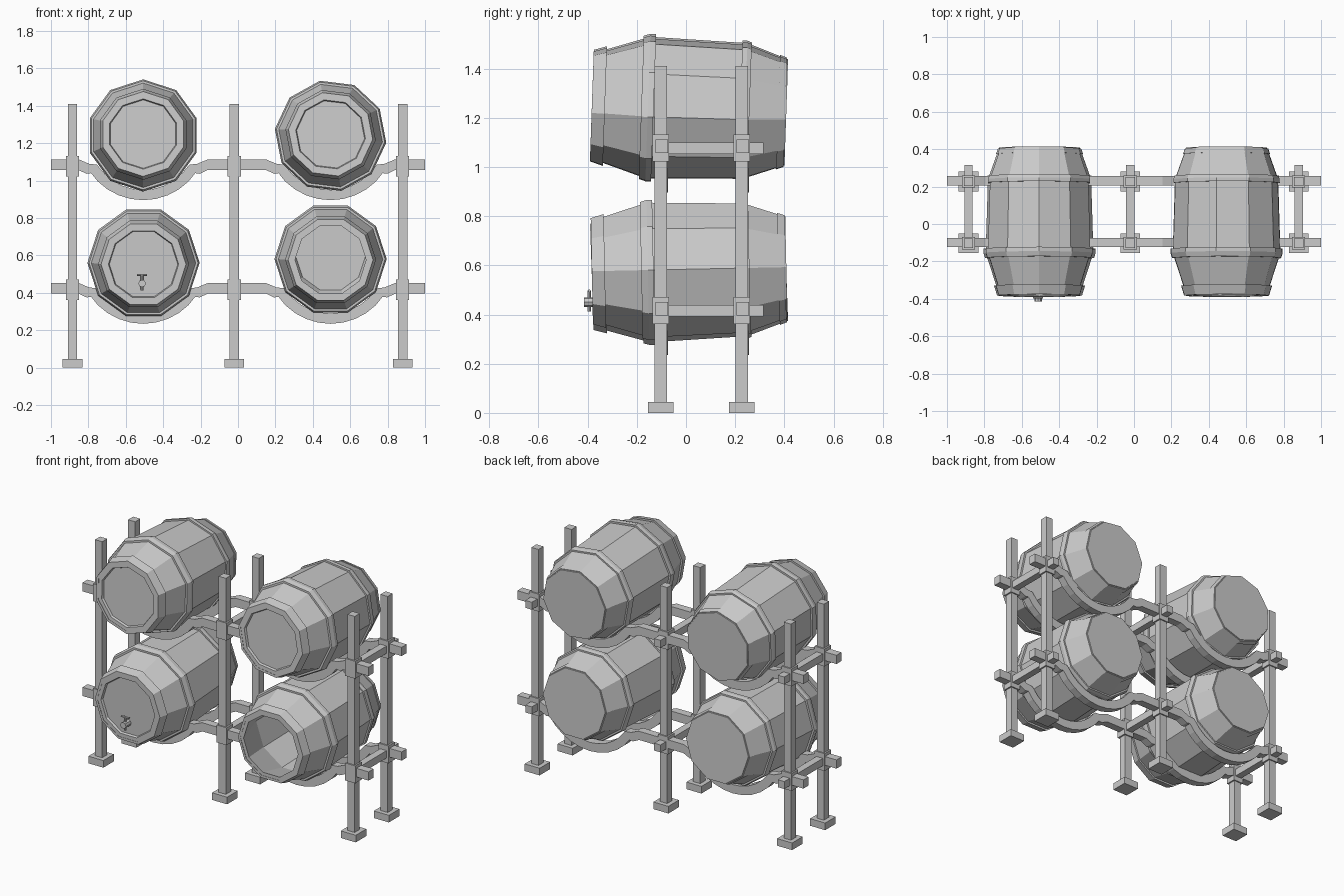
import bpy, bmesh
from math import sin, cos, pi, radians
from mathutils import Matrix, Vector

if "Cube" in bpy.data.objects:
    bpy.data.objects.remove(bpy.data.objects["Cube"])

SIDES = 10


def finish(name, bm, matrix=None):
    bmesh.ops.recalc_face_normals(bm, faces=bm.faces)
    me = bpy.data.meshes.new(name)
    bm.to_mesh(me)
    bm.free()
    ob = bpy.data.objects.new(name, me)
    bpy.context.collection.objects.link(ob)
    if matrix:
        ob.matrix_world = matrix
    return ob


def box(name, size, loc):
    bm = bmesh.new()
    bmesh.ops.create_cube(bm, size=1, matrix=Matrix.Translation(loc) @ Matrix.Diagonal((*size, 1)))
    return finish(name, bm)


def lathe(bm, profile, roll, closed):
    """Turn (y, radius) points around the y axis; cap both ends or close the loop."""
    rings = [[bm.verts.new((r * cos(roll + 2 * pi * i / SIDES), y,
                            r * sin(roll + 2 * pi * i / SIDES)))
              for i in range(SIDES)] for y, r in profile]
    pairs = list(zip(rings, rings[1:]))
    if closed:
        pairs.append((rings[-1], rings[0]))
    else:
        bm.faces.new(rings[0])
        bm.faces.new(rings[-1])
    for a, b in pairs:
        for i in range(SIDES):
            j = (i + 1) % SIDES
            bm.faces.new((a[i], a[j], b[j], b[i]))


SHELL = [(-.38, .215), (-.155, .288), (.24, .276), (.408, .216)]


def shell_radius(y):
    for (y0, r0), (y1, r1) in zip(SHELL, SHELL[1:]):
        if y0 <= y <= y1:
            return r0 + (r1 - r0) * (y - y0) / (y1 - y0)
    return SHELL[0][1] if y < 0 else SHELL[-1][1]


def barrel(name, x, z, tilt, roll, is_open):
    m = Matrix.Translation((x, 0, z)) @ Matrix.Rotation(radians(tilt), 4, 'X')
    # shell with recessed lid, or hollow inside
    inside = ([(.375, .185), (.24, .25), (-.155, .26), (-.38, .19)] if is_open
              else [(-.366, .183), (-.38, .188)])
    bm = bmesh.new()
    lathe(bm, inside + SHELL, radians(roll), False)
    finish(name, bm, m)
    # hoops following the shell
    bm = bmesh.new()
    for y0, y1, t in ((-.383, -.33, .012), (-.182, -.132, .012),
                      (.22, .258, .010), (.375, .404, .005)):
        a, b = shell_radius(y0), shell_radius(y1)
        pts = [(y0, a - .004), (y0, a + t), (y1, b + t), (y1, b - .004)]
        if y0 < -.155 < y1:
            pts[2:2] = [(-.155, .288 + t)]
        if y0 < .24 < y1:
            pts[2:2] = [(.24, .276 + t)]
        lathe(bm, pts, radians(roll), True)
    finish(name + "_hoops", bm, m)


barrel("barrel_upper_left", -.507, 1.236, -2, 18, False)
barrel("barrel_upper_right", .495, 1.234, -2, 29, False)
barrel("barrel_lower_left", -.505, .566, 2, 0, False)
barrel("barrel_lower_right", .495, .584, 1.2, 0, True)


# tap on the lower left barrel
def rod(name, r, length, loc, axis, n=8):
    bm = bmesh.new()
    rot = {'x': Matrix.Rotation(pi / 2, 4, 'Y'), 'y': Matrix.Rotation(pi / 2, 4, 'X'),
           'z': Matrix()}[axis]
    bmesh.ops.create_cone(bm, cap_ends=True, segments=n, radius1=r, radius2=r,
                          depth=length, matrix=Matrix.Translation(loc) @ rot)
    finish(name, bm)


rod("tap_spout", .02, .055, (-.513, -.387, .45), 'y')
rod("tap_stem", .007, .085, (-.513, -.393, .455), 'z')
rod("tap_handle", .006, .055, (-.513, -.393, .496), 'x')

# posts, feet, joint blocks and cross bars
POST_X = (-.885, -.02, .88)
POST_Y = (-.103, .227)
RAIL_Z = (.424, 1.085)
for x in POST_X:
    for y in POST_Y:
        box("post", (.05, .05, 1.41), (x, y, .705))
        box("foot", (.105, .105, .045), (x, y, .0225))
        for z in RAIL_Z:
            box("joint_block", (.07, .066, .11), (x, y, z - .008))
    for z in RAIL_Z:
        box("cross_bar", (.045, .43, .047), (x, .1, z - .009))


# rails with round cradles under the barrels
def rail(y, z, width=.05, thick=.055):
    path = [Vector((-1, z))]
    for cx in (-.507, .495):
        path += [Vector((cx - .345, z)), Vector((cx - .295, z - .022))]
        for k in range(11):
            a = radians(214 + 112 * k / 10)
            path.append(Vector((cx + .317 * cos(a), z + .155 + .317 * sin(a))))
        path += [Vector((cx + .295, z - .022)), Vector((cx + .345, z))]
    path.append(Vector((1, z)))
    bm = bmesh.new()
    rings = []
    for i, p in enumerate(path):
        t = (path[min(i + 1, len(path) - 1)] - path[max(i - 1, 0)]).normalized()
        n = Vector((-t.y, t.x)) * thick / 2
        rings.append([bm.verts.new((p.x + s * n.x, y + d * width / 2, p.y + s * n.y))
                      for s, d in ((1, 1), (1, -1), (-1, -1), (-1, 1))])
    for a, b in zip(rings, rings[1:]):
        for i in range(4):
            j = (i + 1) % 4
            bm.faces.new((a[i], a[j], b[j], b[i]))
    bm.faces.new(rings[0])
    bm.faces.new(rings[-1])
    finish("cradle_rail", bm)


for y in POST_Y:
    for z in RAIL_Z:
        rail(y + .004, z)
